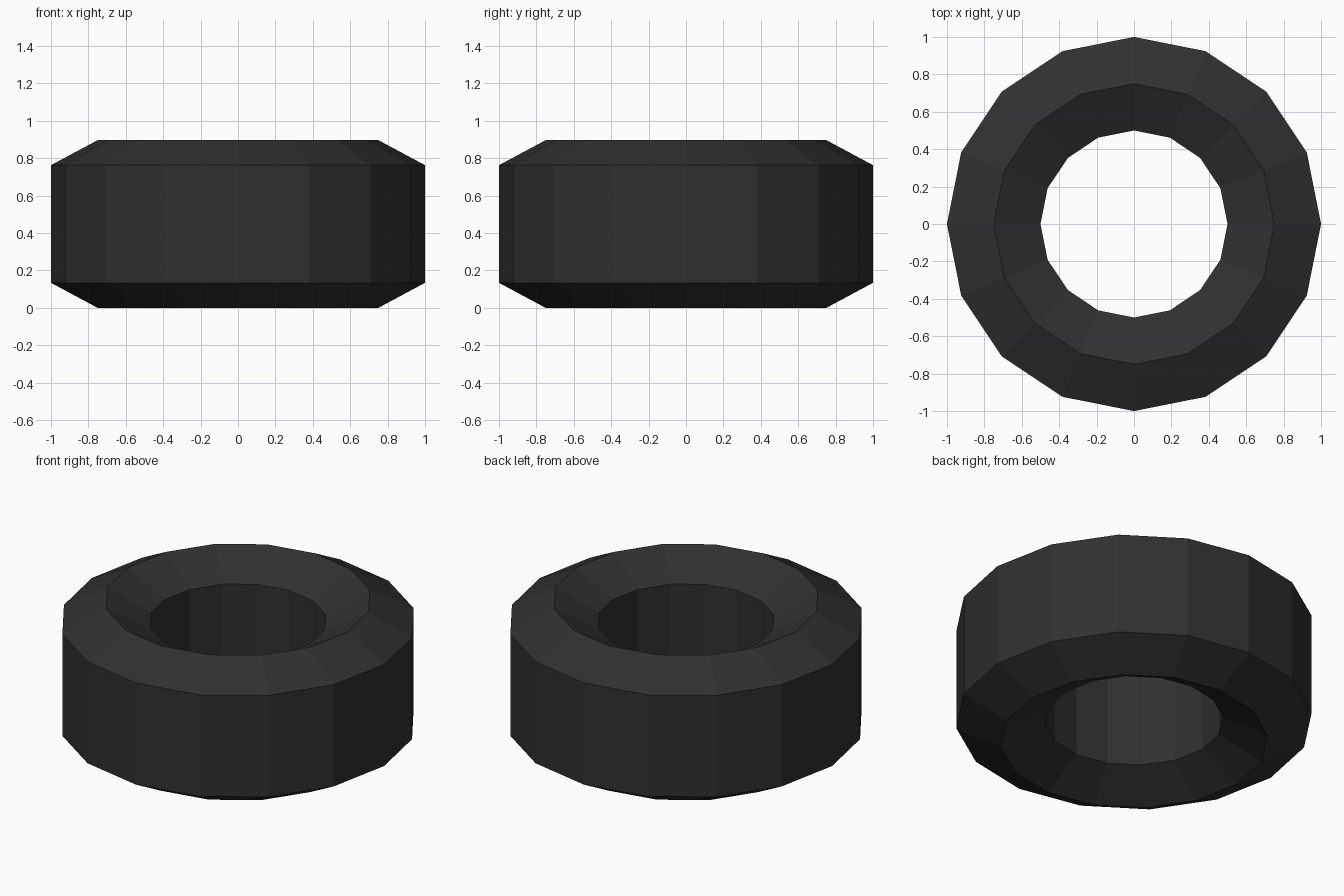
import bpy, bmesh, math

if "Cube" in bpy.data.objects:
    bpy.data.objects.remove(bpy.data.objects["Cube"])

SIDES = 16
H, BEVEL = 0.897, 0.134
# Hexagonal cross-section (radius, height), counter-clockwise
profile = [(0.75, 0), (1, BEVEL), (1, H - BEVEL),
           (0.75, H), (0.5, H - BEVEL), (0.5, BEVEL)]

# Tyre: sweep the cross-section around z
bm = bmesh.new()
rings = []
for i in range(SIDES):
    a = 2 * math.pi * i / SIDES
    rings.append([bm.verts.new((r * math.cos(a), r * math.sin(a), z)) for r, z in profile])
for i in range(SIDES):
    a, b = rings[i], rings[(i + 1) % SIDES]
    for j in range(len(profile)):
        k = (j + 1) % len(profile)
        bm.faces.new((a[j], b[j], b[k], a[k]))
bmesh.ops.recalc_face_normals(bm, faces=bm.faces)

mesh = bpy.data.meshes.new("tyre")
bm.to_mesh(mesh)
bm.free()
tyre = bpy.data.objects.new("tyre", mesh)
bpy.context.collection.objects.link(tyre)

# Dark rubber
rubber = bpy.data.materials.new("rubber")
rubber.diffuse_color = (0.03, 0.03, 0.03, 1)
rubber.use_nodes = True
rubber.node_tree.nodes["Principled BSDF"].inputs["Base Color"].default_value = rubber.diffuse_color
mesh.materials.append(rubber)
